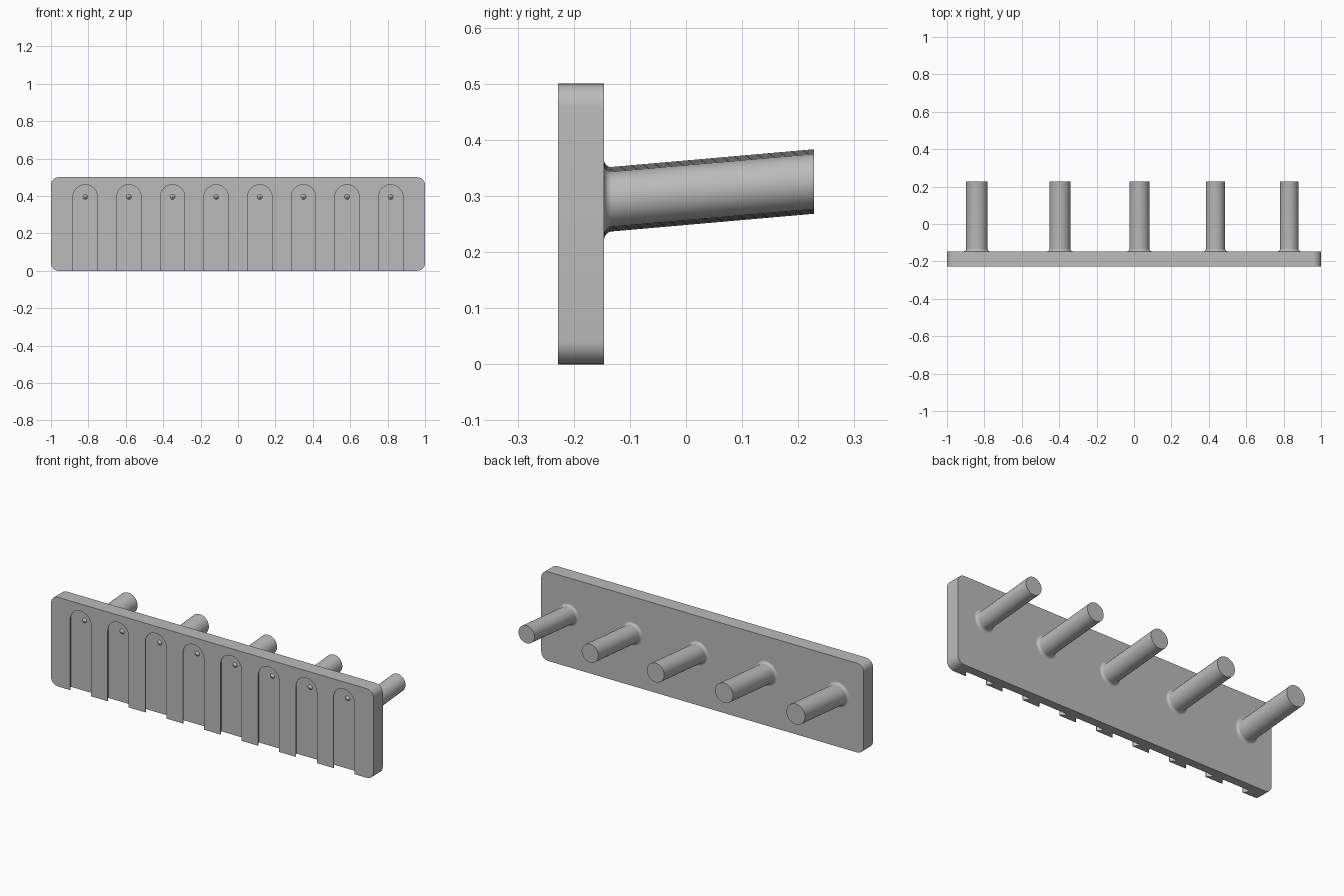
import bpy, bmesh
from math import sin, cos, pi, radians

if "Cube" in bpy.data.objects:
    bpy.data.objects.remove(bpy.data.objects["Cube"])

FRONT, BACK, TIP = -0.228, -0.146, 0.228
HEIGHT = 0.5
PITCH, SLOT_Z = 0.2333, 0.395
FLOOR = FRONT + 0.0346

grey = bpy.data.materials.new("plain grey")
grey.use_nodes = True
grey.diffuse_color = (0.5, 0.5, 0.5, 1)
grey.node_tree.nodes["Principled BSDF"].inputs["Base Color"].default_value = (0.5, 0.5, 0.5, 1)


def arc(cx, cz, r, start, end, steps):
    """Points (x, z) along an arc, angles in degrees."""
    angles = [radians(start + (end - start) * i / steps) for i in range(steps + 1)]
    return [(cx + r * cos(a), cz + r * sin(a)) for a in angles]


def circle(cx, cz, r, steps=48):
    return arc(cx, cz, r, 0, 360, steps)[:-1]


def loft(bm, layers):
    """Skin a capped solid through layers of (y, outline)."""
    rings = [[bm.verts.new((x, y, z)) for x, z in outline] for y, outline in layers]
    for a, b in zip(rings, rings[1:]):
        for i in range(len(a)):
            j = (i + 1) % len(a)
            bm.faces.new((a[i], a[j], b[j], b[i]))
    bm.faces.new(rings[0])
    bm.faces.new(rings[-1])


def make_object(name, bm):
    bmesh.ops.recalc_face_normals(bm, faces=bm.faces[:])
    mesh = bpy.data.meshes.new(name)
    bm.to_mesh(mesh)
    bm.free()
    obj = bpy.data.objects.new(name, mesh)
    bpy.context.collection.objects.link(obj)
    return obj


def finish(obj):
    obj.data.materials.clear()
    obj.data.materials.append(grey)
    bpy.ops.object.select_all(action="DESELECT")
    obj.select_set(True)
    bpy.context.view_layer.objects.active = obj
    bpy.ops.object.shade_smooth_by_angle(angle=radians(30))


# Back plate with rounded corners
R = 0.042
outline = (arc(1 - R, HEIGHT - R, R, 0, 90, 10) + arc(R - 1, HEIGHT - R, R, 90, 180, 10)
           + arc(R - 1, R, R, 180, 270, 10) + arc(1 - R, R, R, 270, 360, 10))
bm = bmesh.new()
loft(bm, [(FRONT, outline), (BACK, outline)])
plate = make_object("mounting_plate", bm)

# Undercut slots, arched at the top and open at the bottom
slot_xs = [(i - 3.5) * PITCH for i in range(8)]
profile = [(FRONT - 0.02, 0.065), (FRONT + 0.0037, 0.065),
           (FRONT + 0.0245, 0.0846), (FLOOR, 0.0846)]
bm = bmesh.new()
for x in slot_xs:
    loft(bm, [(y, arc(x, SLOT_Z, r, 0, 180, 24) + [(x - r, -0.05), (x + r, -0.05)])
              for y, r in profile])
cutter = make_object("slot_cutter", bm)
cutter.hide_render = True

cut = plate.modifiers.new("slots", "BOOLEAN")
cut.operation, cut.solver, cut.object = "DIFFERENCE", "EXACT", cutter
depsgraph = bpy.context.evaluated_depsgraph_get()
carved = bpy.data.meshes.new_from_object(plate.evaluated_get(depsgraph))
plate.modifiers.clear()
plate.data = carved
bpy.data.objects.remove(cutter)
finish(plate)

# Small pointed locating bump on the floor of each slot
for i, x in enumerate(slot_xs):
    bm = bmesh.new()
    loft(bm, [(FLOOR + 0.002, circle(x, SLOT_Z, 0.0135, 24)),
              (FLOOR, circle(x, SLOT_Z, 0.0135, 24)),
              (FLOOR - 0.0125, circle(x, SLOT_Z, 0.0005, 24))])
    finish(make_object(f"slot_bump_{i + 1}", bm))

# Tilted pegs, slimmer towards +x, with a fillet at the root
FILLET = 0.014
peg_xs = [-0.84, -0.396, 0.029, 0.436, 0.83]
for i, x in enumerate(peg_xs):
    r = 0.0575 - 0.002 * i
    steps = [radians(90 * k / 8) for k in range(9)]
    rings = [(BACK - 0.005, r + FILLET)]
    rings += [(BACK + FILLET * (1 - cos(t)), r + FILLET * (1 - sin(t))) for t in steps]
    rings.append((TIP, r))
    bm = bmesh.new()
    loft(bm, [(y, circle(x, 0.293 + 0.0875 * (y - BACK), rad)) for y, rad in rings])
    finish(make_object(f"peg_{i + 1}", bm))
